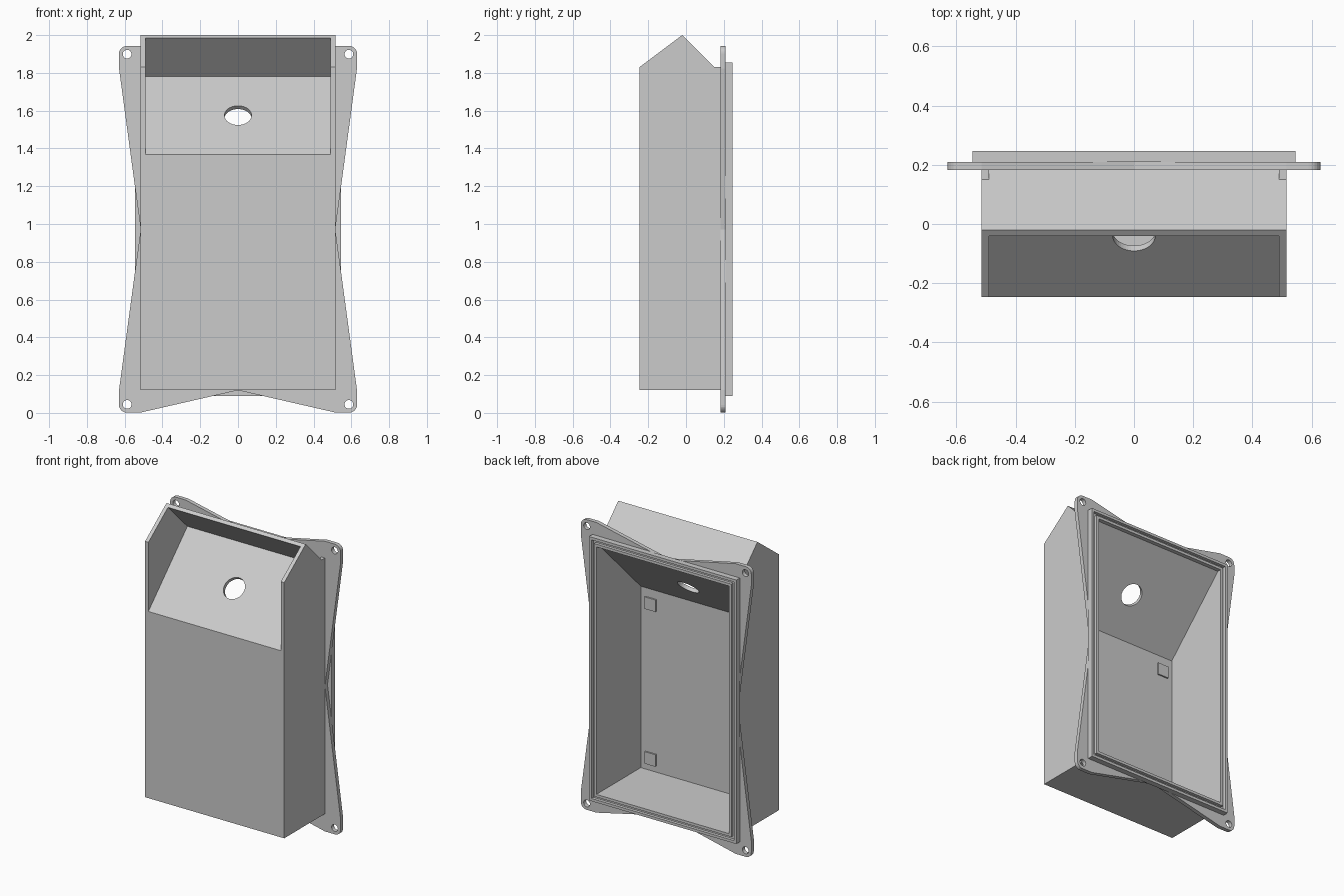
import bpy, bmesh, math
from mathutils import Matrix, Vector

if "Cube" in bpy.data.objects:
    bpy.data.objects.remove(bpy.data.objects["Cube"])

grey = bpy.data.materials.new("plain grey")
grey.use_nodes = True
grey.diffuse_color = (0.6, 0.6, 0.6, 1)
grey.node_tree.nodes["Principled BSDF"].inputs["Base Color"].default_value = (0.6, 0.6, 0.6, 1)


def make(name, bm):
    bmesh.ops.recalc_face_normals(bm, faces=bm.faces)
    mesh = bpy.data.meshes.new(name)
    bm.to_mesh(mesh)
    bm.free()
    mesh.materials.append(grey)
    obj = bpy.data.objects.new(name, mesh)
    bpy.context.collection.objects.link(obj)
    return obj


def extrude(name, points, offset):
    """Solid made by sweeping a closed outline along an offset."""
    bm = bmesh.new()
    face = bm.faces.new([bm.verts.new(p) for p in points])
    new = bmesh.ops.extrude_face_region(bm, geom=[face])["geom"]
    bmesh.ops.translate(bm, vec=offset, verts=[v for v in new if isinstance(v, bmesh.types.BMVert)])
    return make(name, bm)


def side_prism(name, profile, half):
    return extrude(name, [(-half, y, z) for y, z in profile], (2 * half, 0, 0))


def box(name, half, y0, y1, z0, z1):
    return side_prism(name, [(y0, z0), (y1, z0), (y1, z1), (y0, z1)], half)


def rod(name, centre, axis, radius, length):
    bm = bmesh.new()
    turn = Vector((0, 0, 1)).rotation_difference(Vector(axis)).to_matrix().to_4x4()
    bmesh.ops.create_cone(bm, cap_ends=True, segments=48, radius1=radius, radius2=radius,
                          depth=length, matrix=Matrix.Translation(centre) @ turn)
    return make(name, bm)


def cut(obj, *cutters):
    bpy.context.view_layer.objects.active = obj
    for cutter in cutters:
        mod = obj.modifiers.new("cut", "BOOLEAN")
        mod.operation, mod.solver, mod.object = "DIFFERENCE", "EXACT", cutter
        bpy.ops.object.modifier_apply(modifier=mod.name)


W, INNER = 0.515, 0.49            # outer and inner half widths
FRONT, PLATE, LIP, BACK = -0.247, 0.183, 0.21, 0.247
LOW, HIGH, MID = 0.12, 1.83, 0.972

# Cutters
cavity = side_prism("cavity_cutter", [(-0.222, 0.145), (0.3, 0.145), (0.3, 1.8),
                                      (0.22, 1.8), (-0.222, 1.358)], INNER)
hood = side_prism("hood_cutter", [(FRONT, 1.368), (0.165, 1.78), (-0.155, 2.1),
                                  (-0.4, 2.1), (-0.4, 1.368), ], INNER)
valley = side_prism("valley_cutter", [(0.15, HIGH), (0.15, 1.9), (0.3, 1.9), (0.3, 1.68)], INNER)
port = rod("port_cutter", (0, -0.04, 1.575), (0, -1, 1), 0.072, 0.2)

# Housing with hooded top and angled port
housing = side_prism("housing", [(FRONT, LOW), (PLATE, LOW), (PLATE, HIGH), (0.15, HIGH),
                                 (-0.02, 2.0), (FRONT, HIGH)], W)
cut(housing, hood, cavity, valley, port)

# Mounting flange: rounded ears with a pinched waist on each side
R, EX, EZ = 0.04, 0.63, 0.97
quarter = [(W, -EZ)]
for i in range(7):
    a = math.radians(-90 + 15 * i)
    quarter.append((EX - R + R * math.cos(a), -EZ + R + R * math.sin(a)))
quarter += [(EX, LOW - MID)]
right = quarter + [(W, 0)] + [(x, -z) for x, z in reversed(quarter)]
outline = [(0, LOW - MID)] + right + [(0, MID - LOW + 0.006)] + [(-x, z) for x, z in reversed(right)]
flange = extrude("mounting_flange", [(x, PLATE, z + MID) for x, z in outline], (0, LIP - PLATE, 0))
screws = [rod("screw_cutter", (sx * 0.587, 0.2, MID + sz * 0.927), (0, 1, 0), 0.023, 0.2)
          for sx in (-1, 1) for sz in (-1, 1)]
cut(flange, cavity, *screws)

# Rear sealing rim with a groove around it
rim = box("rear_rim", 0.545, LIP, BACK, 0.09, 1.855)
groove = box("groove_cutter", 0.527, BACK - 0.02, 0.3, 0.108, 1.837)
core = box("groove_core", 0.508, 0.2, 0.35, 0.127, 1.818)
cut(groove, core)
cut(rim, cavity, groove)

# Small square pads inside the front wall
for side, sx in (("right", -1), ("left", 1)):
    for level, z in (("lower", 0.225), ("upper", 1.26)):
        pad = box(f"{level}_{side}_pad", 0.04, -0.222, -0.212, z - 0.04, z + 0.04)
        pad.location.x = sx * 0.415

for helper in [cavity, hood, valley, port, groove, core, *screws]:
    bpy.data.objects.remove(helper)
